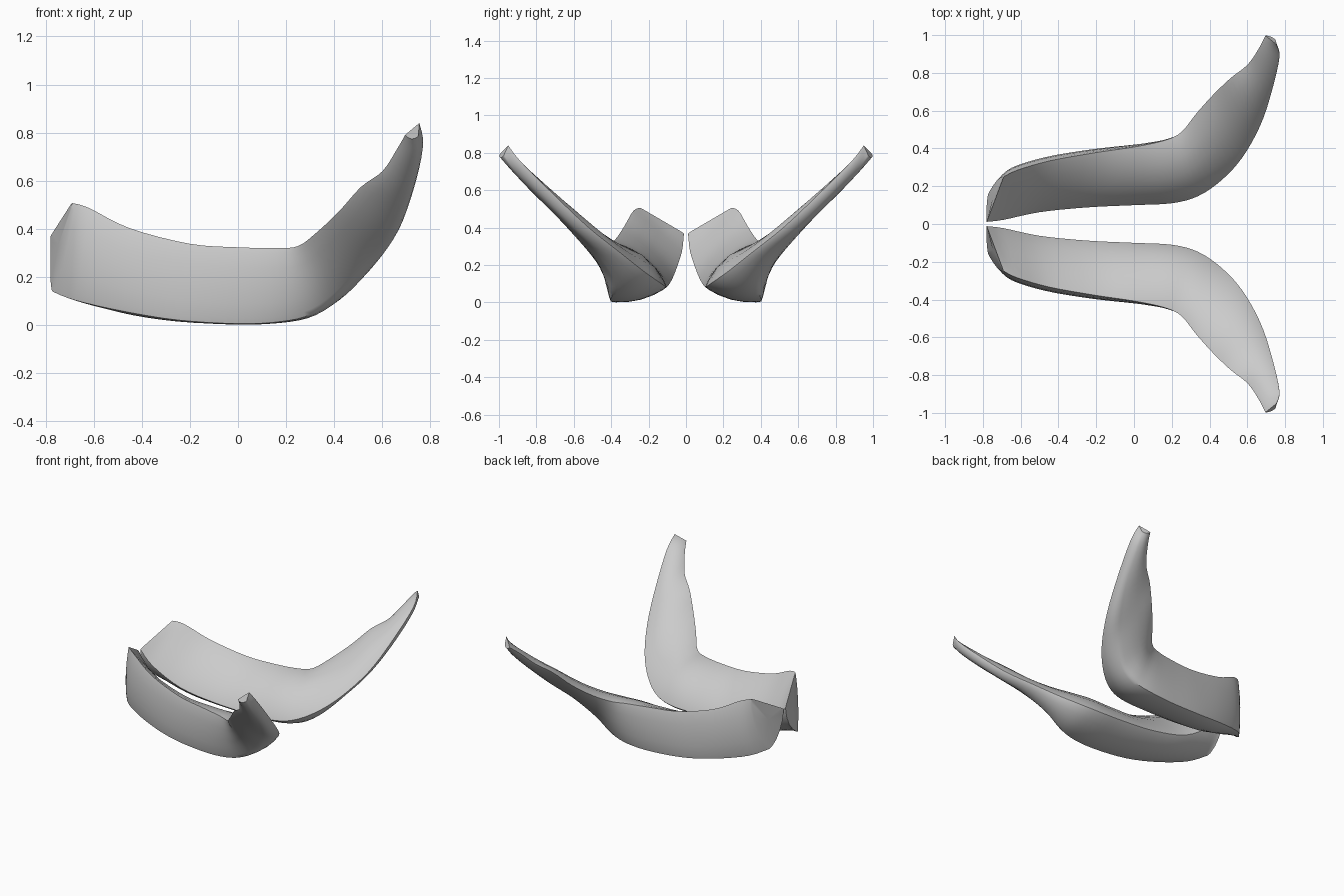
import bpy, bmesh
from mathutils import Vector

if "Cube" in bpy.data.objects:
    bpy.data.objects.remove(bpy.data.objects["Cube"])

# Stations along one half: inner edge, upper outer edge, lower outer edge,
# underside bulge, inner face bulge
STATIONS = [
    ((-.78, .01, .37), (-.69, .25, .51), (-.772, .16, .135), .04, .0),
    ((-.69, .02, .27), (-.62, .285, .49), (-.68, .26, .10), .045, .005),
    ((-.50, .06, .15), (-.45, .335, .405), (-.48, .335, .055), .04, .025),
    ((-.25, .085, .10), (-.20, .38, .34), (-.25, .38, .018), .035, .035),
    ((.0, .097, .085), (.0, .41, .325), (.0, .40, .003), .03, .05),
    ((.20, .107, .085), (.16, .445, .322), (.18, .405, .012), .03, .065),
    ((.34, .145, .11), (.25, .49, .33), (.31, .395, .045), .03, .065),
    ((.465, .23, .17), (.33, .59, .39), (.43, .40, .135), .025, .055),
    ((.575, .35, .265), (.42, .69, .475), (.54, .495, .275), .02, .045),
    ((.67, .52, .40), (.51, .775, .575), (.63, .63, .41), .02, .04),
    ((.73, .70, .57), (.60, .845, .64), (.70, .775, .555), .015, .03),
    ((.77, .88, .75), (.66, .93, .73), (.74, .915, .70), .01, .015),
    ((.755, .95, .84), (.695, .998, .79), (.75, .975, .785), .0, .0),
]


def away(d, p):
    """Flip direction d so that it points along p."""
    return d if d.dot(p) > 0 else -d


def section(e, t, b, belly, face):
    """Rounded three-cornered section with bulged sides."""
    e, t, b = Vector(e), Vector(t), Vector(b)
    n = (t - e).cross(b - e).normalized()
    up = away(n.cross(t - e).normalized(), e + t - 2 * b)
    out = away(n.cross(t - b).normalized(), t + b - 2 * e)
    dn = away(n.cross(b - e).normalized(), e + b - 2 * t)
    wall = .015 + .035 * max(0, -t.x - .3)

    def arc(p, q, d, h):
        return [p.lerp(q, s) + d * h * 4 * s * (1 - s) for s in (.08, .27, .5, .73, .92)]

    pts = [e] + arc(e, t, up, face) + [t] + arc(t, b, out, wall) + [b] + arc(b, e, dn, belly)
    # Soften the three corners slightly
    for c in (0, 6, 12):
        pts[c] = pts[c].lerp((pts[c - 1] + pts[c + 1]) / 2, .15)
    return pts


def catmull(a, b, c, d, t):
    return .5 * (2 * b + (c - a) * t + (2 * a - 5 * b + 4 * c - d) * t * t
                 + (3 * b - a - 3 * c + d) * t ** 3)


def build_half(name, side):
    rings = [section(*s) for s in STATIONS]
    n, steps = len(rings), 4
    dense = []
    for i in range(n - 1):
        q = [rings[max(0, min(n - 1, k))] for k in (i - 1, i, i + 1, i + 2)]
        for s in range(steps):
            dense.append([catmull(*p, s / steps) for p in zip(*q)])
    dense.append(rings[-1])
    bm = bmesh.new()
    loops = [[bm.verts.new((max(p.x, -.78), side * p.y, max(p.z, 0))) for p in r]
             for r in dense]
    m = len(loops[0])
    for r0, r1 in zip(loops, loops[1:]):
        for j in range(m):
            k = (j + 1) % m
            bm.faces.new((r0[j], r0[k], r1[k], r1[j]))
    # End caps
    for loop in (loops[0], loops[-1]):
        cv = bm.verts.new(sum((v.co for v in loop), Vector()) / m)
        for j in range(m):
            bm.faces.new((loop[j], loop[(j + 1) % m], cv))
    bmesh.ops.recalc_face_normals(bm, faces=bm.faces)
    me = bpy.data.meshes.new(name)
    bm.to_mesh(me)
    bm.free()
    ob = bpy.data.objects.new(name, me)
    bpy.context.collection.objects.link(ob)
    bpy.ops.object.select_all(action='DESELECT')
    ob.select_set(True)
    bpy.context.view_layer.objects.active = ob
    bpy.ops.object.shade_smooth_by_angle(angle=.7)


# Two mirrored halves meeting at the front tip
build_half("curved_blade_near", -1)
build_half("curved_blade_far", 1)
